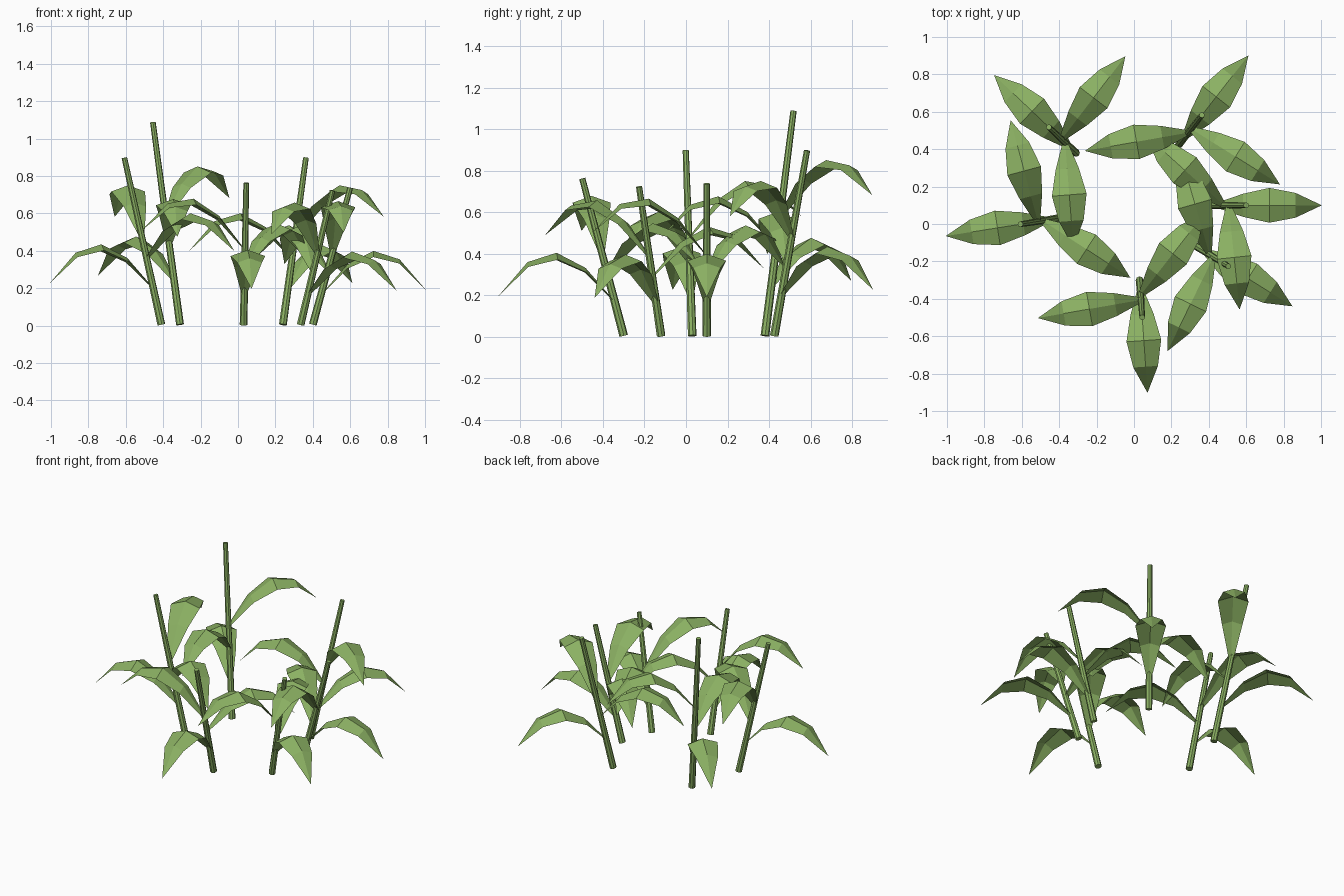
import bpy, bmesh, math
from mathutils import Vector, Matrix

old = bpy.data.objects.get("Cube")
if old:
    bpy.data.objects.remove(old, do_unlink=True)

# Leaf green, shared by stalks and leaves
green = bpy.data.materials.new("leaf_green")
color = (0.26, 0.44, 0.125, 1)
green.diffuse_color = color
green.use_nodes = True
bsdf = next(n for n in green.node_tree.nodes if n.type == 'BSDF_PRINCIPLED')
bsdf.inputs["Base Color"].default_value = color
bsdf.inputs["Roughness"].default_value = 0.9


def finish(name, bm):
    mesh = bpy.data.meshes.new(name)
    bm.to_mesh(mesh)
    bm.free()
    mesh.materials.append(green)
    obj = bpy.data.objects.new(name, mesh)
    bpy.context.collection.objects.link(obj)


def stalk(name, foot, top):
    axis = top - foot
    turn = axis.to_track_quat('Z', 'Y').to_matrix().to_4x4()
    bm = bmesh.new()
    bmesh.ops.create_cone(bm, cap_ends=True, segments=8, radius1=0.021,
                          radius2=0.015, depth=axis.length,
                          matrix=Matrix.Translation((foot + top) / 2) @ turn)
    finish(name, bm)


# Leaf sections: distance out, midrib height, half width, edge drop
SECTIONS = [(0.0, 0.0, 0.014, 0.004), (0.14, 0.16, 0.062, 0.022),
            (0.28, 0.233, 0.093, 0.033), (0.42, 0.188, 0.066, 0.023)]
TIP = (0.56, 0.025)


def leaf(name, base, azimuth, pitch):
    """Arched blade with a raised midrib, growing outward from the stalk."""
    place = Matrix.Translation(base) @ Matrix.Rotation(azimuth, 4, 'Z')
    bm = bmesh.new()

    def vert(d, side, z):
        return bm.verts.new(place @ Vector((d, side, z + d * pitch)))

    rows = [(vert(d, -w, z - drop), vert(d, 0, z), vert(d, w, z - drop))
            for d, z, w, drop in SECTIONS]
    for a, b in zip(rows, rows[1:]):
        for i in range(2):
            bm.faces.new((a[i], b[i], b[i + 1], a[i + 1]))
    end = vert(TIP[0], 0, TIP[1])
    last = rows[-1]
    for i in range(2):
        bm.faces.new((last[i], end, last[i + 1]))
    finish(name, bm)


# Each plant: foot x, foot y, lean direction in degrees, height
PLANTS = [(-0.41, 0.03, 189, 0.90), (-0.31, 0.38, 136.5, 1.09),
          (0.03, -0.30, -86, 0.765), (0.24, 0.425, 52, 0.90),
          (0.335, -0.12, -32, 0.725), (0.40, 0.10, 0, 0.74)]
# Each leaf: name, height fraction on stalk, turn from lean, extra pitch
LEAVES = [("lower_leaf", 0.22, 0, 0.0), ("middle_leaf", 0.40, 138, 0.02),
          ("upper_leaf", 0.53, -84, 0.14)]
LEAN = 0.20

for n, (x, y, lean, height) in enumerate(PLANTS, 1):
    angle = math.radians(lean)
    foot = Vector((x, y, 0.005))
    top = foot + Vector((LEAN * math.cos(angle), LEAN * math.sin(angle), height - 0.008))
    stalk(f"stalk_{n}", foot, top)
    for name, along, turn, pitch in LEAVES:
        leaf(f"{name}_{n}", foot.lerp(top, along), angle + math.radians(turn), pitch)
